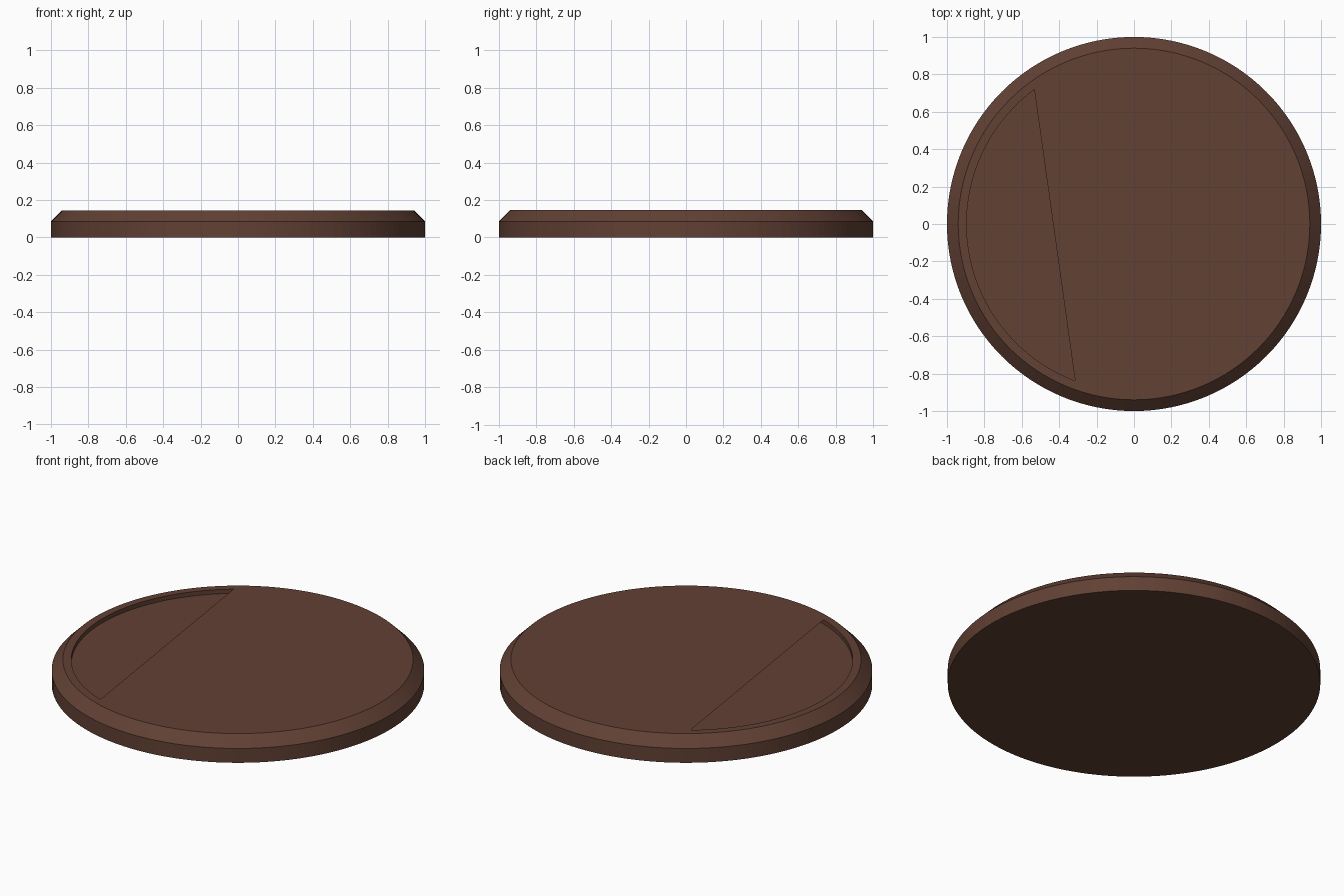
import bpy, bmesh, math

if "Cube" in bpy.data.objects:
    bpy.data.objects.remove(bpy.data.objects["Cube"])

N = 128
TOP = 0.145       # height of the top face
FLOOR = 0.12      # height of the recess floor
R_IN = 0.895      # recess radius
A, B = 45, 89     # rim steps where the straight recess edge starts and ends
angles = [2 * math.pi * i / N for i in range(N)]
angles[B] = math.radians(249.4)

mat = bpy.data.materials.new("brown")
mat.diffuse_color = (0.12, 0.052, 0.034, 1)
mat.use_nodes = True
mat.node_tree.nodes["Principled BSDF"].inputs["Base Color"].default_value = mat.diffuse_color


def ring(bm, r, z):
    return [bm.verts.new((r * math.cos(a), r * math.sin(a), z)) for a in angles]


def bridge(bm, lo, hi):
    for i in range(N):
        j = (i + 1) % N
        bm.faces.new((lo[i], lo[j], hi[j], hi[i]))


def finish(bm, name):
    me = bpy.data.meshes.new(name)
    bm.to_mesh(me)
    bm.free()
    ob = bpy.data.objects.new(name, me)
    bpy.context.collection.objects.link(ob)
    me.materials.append(mat)


# Chamfered disc with a thin cover that leaves one side of the recess open
bm = bmesh.new()
loops = [ring(bm, r, z) for r, z in ((1, 0), (1, 0.085), (0.94, TOP), (R_IN, TOP))]
for lo, hi in zip(loops, loops[1:]):
    bridge(bm, lo, hi)
bm.faces.new(loops[0][::-1])
inner = loops[-1]
bm.faces.new(inner[B:] + inner[:A + 1])
finish(bm, "disc_body")

# Round recess: wall and floor, running on beneath the cover
bm = bmesh.new()
upper, lower = ring(bm, R_IN, TOP), ring(bm, R_IN, FLOOR)
bridge(bm, upper, lower)
bm.faces.new(lower)
finish(bm, "recess")
